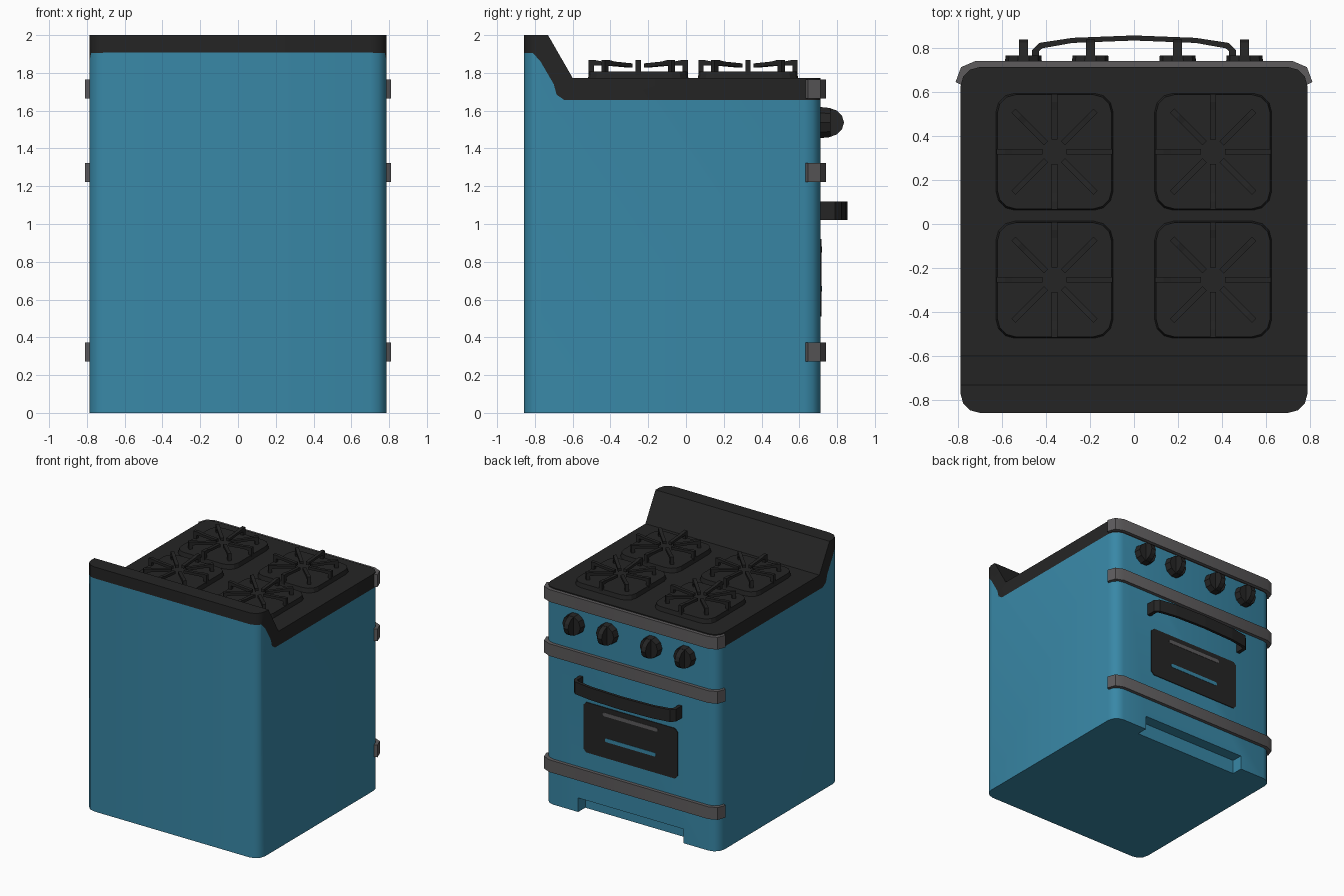
import bpy, bmesh, math
from mathutils import Matrix, Vector

if "Cube" in bpy.data.objects:
    bpy.data.objects.remove(bpy.data.objects["Cube"])

def material(name, rgb):
    m = bpy.data.materials.new(name)
    m.diffuse_color = (*rgb, 1)
    m.use_nodes = True
    m.node_tree.nodes["Principled BSDF"].inputs["Base Color"].default_value = m.diffuse_color
    return m

BLUE = material("blue_enamel", (0.04, 0.245, 0.385))
BLACK = material("black_iron", (0.018, 0.018, 0.018))
GREY = material("grey_trim", (0.11, 0.105, 0.108))

def prism(name, pts, lo, hi, axis, mat, taper=1.0, smooth=None):
    """Extrude a 2D outline along an axis; taper scales the far end."""
    place = {"x": lambda a, b, h: (h, a, b),
             "y": lambda a, b, h: (a, h, b),
             "z": lambda a, b, h: (a, b, h)}[axis]
    ca = sum(p[0] for p in pts) / len(pts)
    cb = sum(p[1] for p in pts) / len(pts)
    bm = bmesh.new()
    v0 = [bm.verts.new(place(a, b, lo)) for a, b in pts]
    v1 = [bm.verts.new(place(ca + (a - ca) * taper, cb + (b - cb) * taper, hi)) for a, b in pts]
    bm.faces.new(v0)
    bm.faces.new(v1[::-1])
    n = len(pts)
    for i in range(n):
        bm.faces.new((v0[i], v0[(i + 1) % n], v1[(i + 1) % n], v1[i]))
    bmesh.ops.recalc_face_normals(bm, faces=bm.faces)
    me = bpy.data.meshes.new(name)
    bm.to_mesh(me)
    bm.free()
    me.materials.append(mat)
    ob = bpy.data.objects.new(name, me)
    bpy.context.collection.objects.link(ob)
    if smooth:
        shade(ob, smooth)
    return ob

def shade(ob, deg):
    for p in ob.data.polygons:
        p.use_smooth = True
    ob.data.set_sharp_from_angle(angle=math.radians(deg))

def boolean(ob, cutter, op):
    mod = ob.modifiers.new("cut", "BOOLEAN")
    mod.operation, mod.object, mod.solver = op, cutter, "EXACT"
    bpy.context.view_layer.update()
    dg = bpy.context.evaluated_depsgraph_get()
    me = bpy.data.meshes.new_from_object(ob.evaluated_get(dg))
    ob.modifiers.clear()
    ob.data = me
    bpy.data.objects.remove(cutter)

def rounded(x0, x1, y0, y1, r, seg):
    pts = []
    for cx, cy, a0 in ((x1 - r, y1 - r, 0), (x0 + r, y1 - r, 90), (x0 + r, y0 + r, 180), (x1 - r, y0 + r, 270)):
        for i in range(seg + 1):
            a = math.radians(a0 + 90 * i / seg)
            pts.append((cx + r * math.cos(a), cy + r * math.sin(a)))
    return pts

def mirrored(half):
    """Complete a path given for x > 0 with its mirror image."""
    return half + [(-x, y) for x, y in reversed(half) if x > 0]

# Body and cooktop share one plan outline, split along a side-view seam
plan = rounded(-0.787, 0.787, -0.857, 0.712, 0.085, 3)
seam = [(1, 1.657), (-0.645, 1.657), (-0.685, 1.685), (-0.70, 1.74), (-0.77, 1.86), (-0.81, 1.905), (-1, 1.912)]
body = prism("oven_body", plan, 0, 2, "z", BLUE)
boolean(body, prism("body_cutter", [(-1, -1), (1, -1)] + seam, -1, 1, "x", BLUE), "INTERSECT")
boolean(body, prism("kick_cutter", [(-0.477, -0.1), (0.477, -0.1), (0.477, 0.115), (-0.477, 0.115)],
                    0.62, 0.9, "y", BLUE), "DIFFERENCE")
shade(body, 40)
top = prism("cooktop", plan, 0, 2, "z", BLACK)
boolean(top, prism("cooktop_cutter", seam + [(-1, 2.1), (-0.788, 2.1), (-0.60, 1.773), (1, 1.773)],
                   -1, 1, "x", BLACK), "INTERSECT")
shade(top, 40)

# Three grey trim bands wrapping the working side
outer = mirrored([(0.81, 0.645), (0.785, 0.712), (0.72, 0.74)])
inner = mirrored([(0.78, 0.63), (0.755, 0.685), (0.70, 0.71)])
for name, z in (("lower_trim", 0.273), ("middle_trim", 1.222), ("upper_trim", 1.665)):
    prism(name, outer + inner[::-1], z, z + 0.1, "z", GREY, smooth=40)

# Oven door window with two slots
prism("door_window", rounded(-0.425, 0.425, 0.51, 0.92, 0.025, 1), 0.705, 0.718, "y", BLACK)
prism("upper_slot", rounded(-0.25, 0.25, 0.85, 0.88, 0.014, 2), 0.714, 0.7205, "y", GREY)
prism("lower_slot", rounded(-0.23, 0.23, 0.643, 0.673, 0.014, 2), 0.714, 0.7205, "y", BLUE)

# Bowed door handle
h_out = mirrored([(0.462, 0.71), (0.462, 0.79), (0.43, 0.822), (0.28, 0.845), (0.0, 0.856)])
h_in = mirrored([(0.432, 0.71), (0.432, 0.785), (0.415, 0.798), (0.28, 0.822), (0.0, 0.833)])
prism("door_handle", h_out + h_in[::-1], 1.02, 1.12, "z", BLACK)

# Control knobs: faceted disc plus a tapered grip
for i, x in enumerate((-0.502, -0.198, 0.198, 0.502)):
    ring = [(x + 0.087 * math.cos(math.tau * k / 10), 1.537 + 0.087 * math.sin(math.tau * k / 10))
            for k in range(10)]
    prism(f"knob_base_{i}", ring, 0.705, 0.765, "y", BLACK, taper=0.93)
    grip = [(0.76, 1.46), (0.80, 1.475), (0.825, 1.50), (0.837, 1.537), (0.825, 1.575), (0.80, 1.60), (0.76, 1.614)]
    prism(f"knob_grip_{i}", grip, x - 0.02, x + 0.02, "x", BLACK)

# Burners: rounded plate and eight radial grate bars each
bar = [(0.055, 1.828), (0.055, 1.85), (0.19, 1.86), (0.225, 1.867), (0.263, 1.867),
       (0.263, 1.79), (0.235, 1.79), (0.235, 1.838), (0.19, 1.84)]
n = 0
for cx in (-0.361, 0.359):
    for cy in (-0.253, 0.328):
        prism(f"burner_plate_{n}", rounded(cx - 0.267, cx + 0.267, cy - 0.267, cy + 0.267, 0.085, 3),
              1.765, 1.808, "z", BLACK, taper=0.97)
        for k in range(8):
            ob = prism(f"grate_bar_{n}_{k}", bar, -0.0135, 0.0135, "y", BLACK)
            ob.data.transform(Matrix.Translation((cx, cy, 0)) @ Matrix.Rotation(math.tau * k / 8, 4, "Z"))
        n += 1
